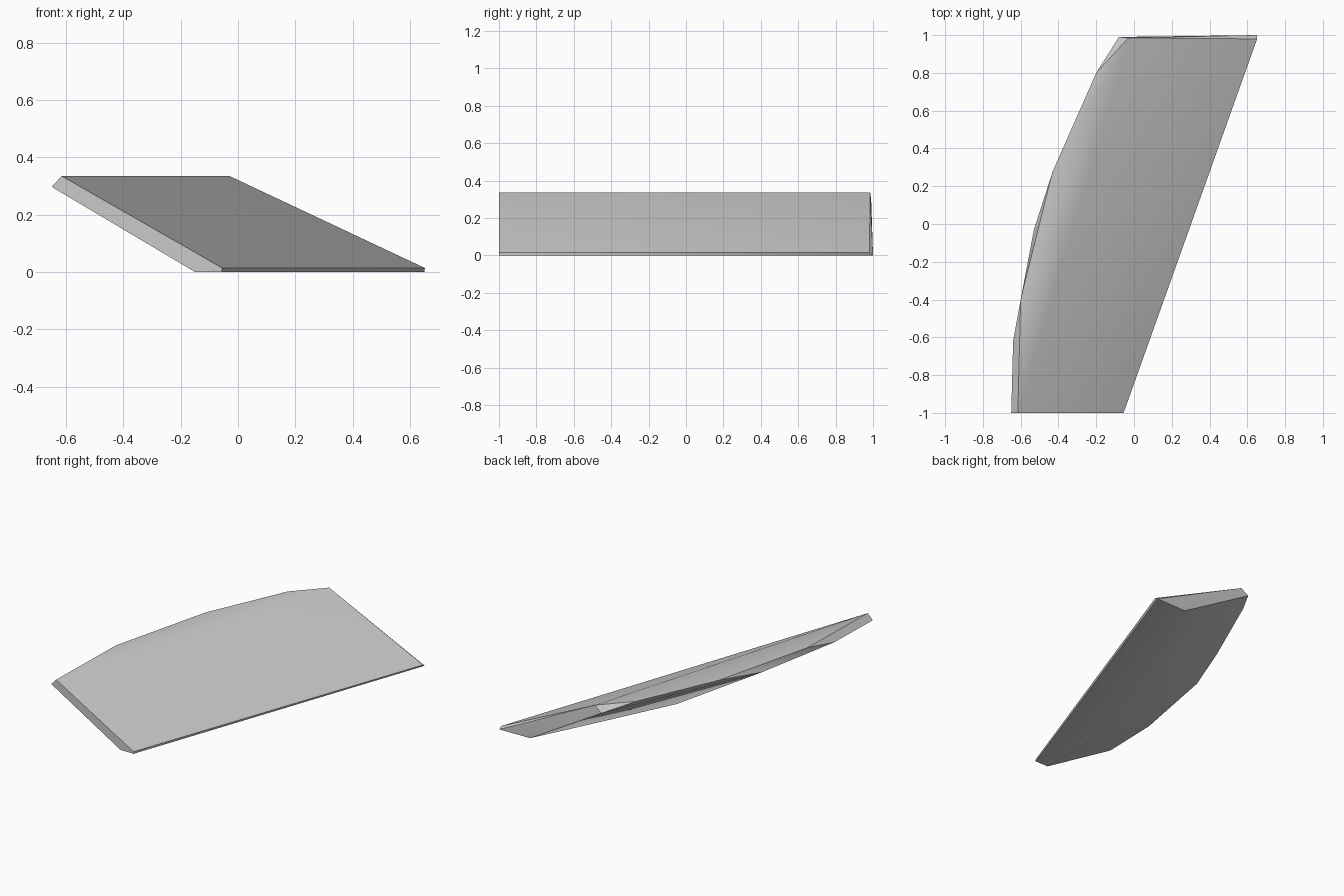
import bpy, bmesh, math

cube = bpy.data.objects.get("Cube")
if cube:
    bpy.data.objects.remove(cube, do_unlink=True)

TOP, RIM = 0.335, 0.297

# Upper edge of the panel, and the bevelled rim just outside it
upper_arc = [(-0.615, -1), (-0.6, -0.4), (-0.43, 0.28), (-0.2, 0.8), (-0.03, 0.985)]
rim_arc = [(-0.65, -1), (-0.64, -0.62), (-0.53, -0.03), (-0.08, 0.99)]
# Thin straight low edge, and the curved heel beneath the panel
low_edge = [(-0.055, -1, 0), (-0.055, -1, 0.014), (0.65, 1, 0), (0.652, 0.98, 0.014)]
heel_arc = [(-0.15, -1), (-0.15, -0.6), (-0.007, 0.104), (0.205, 0.54), (0.43, 0.995)]

points = [(x, y, TOP) for x, y in upper_arc]
points += [(x, y, RIM) for x, y in rim_arc]
points += [(x, y, 0) for x, y in heel_arc]
points += low_edge

# Wrap the edges in one faceted shell
bm = bmesh.new()
for p in points:
    bm.verts.new(p)
hull = bmesh.ops.convex_hull(bm, input=bm.verts[:])
loose = {g for g in hull["geom_interior"] + hull["geom_unused"]
         if isinstance(g, bmesh.types.BMVert)}
bmesh.ops.delete(bm, geom=list(loose), context='VERTS')
bmesh.ops.recalc_face_normals(bm, faces=bm.faces[:])
mesh = bpy.data.meshes.new("curved_panel")
bm.to_mesh(mesh)
bm.free()

panel = bpy.data.objects.new("curved_panel", mesh)
bpy.context.collection.objects.link(panel)

# Plain grey finish
grey = bpy.data.materials.new("plain_grey")
grey.use_nodes = True
colour = (0.59, 0.59, 0.59, 1)
grey.diffuse_color = colour
grey.node_tree.nodes["Principled BSDF"].inputs["Base Color"].default_value = colour
mesh.materials.append(grey)

# Soft across the shallow folds, crisp at the rim and ends
bpy.ops.object.select_all(action='DESELECT')
panel.select_set(True)
bpy.context.view_layer.objects.active = panel
bpy.ops.object.shade_smooth_by_angle(angle=math.radians(40))
